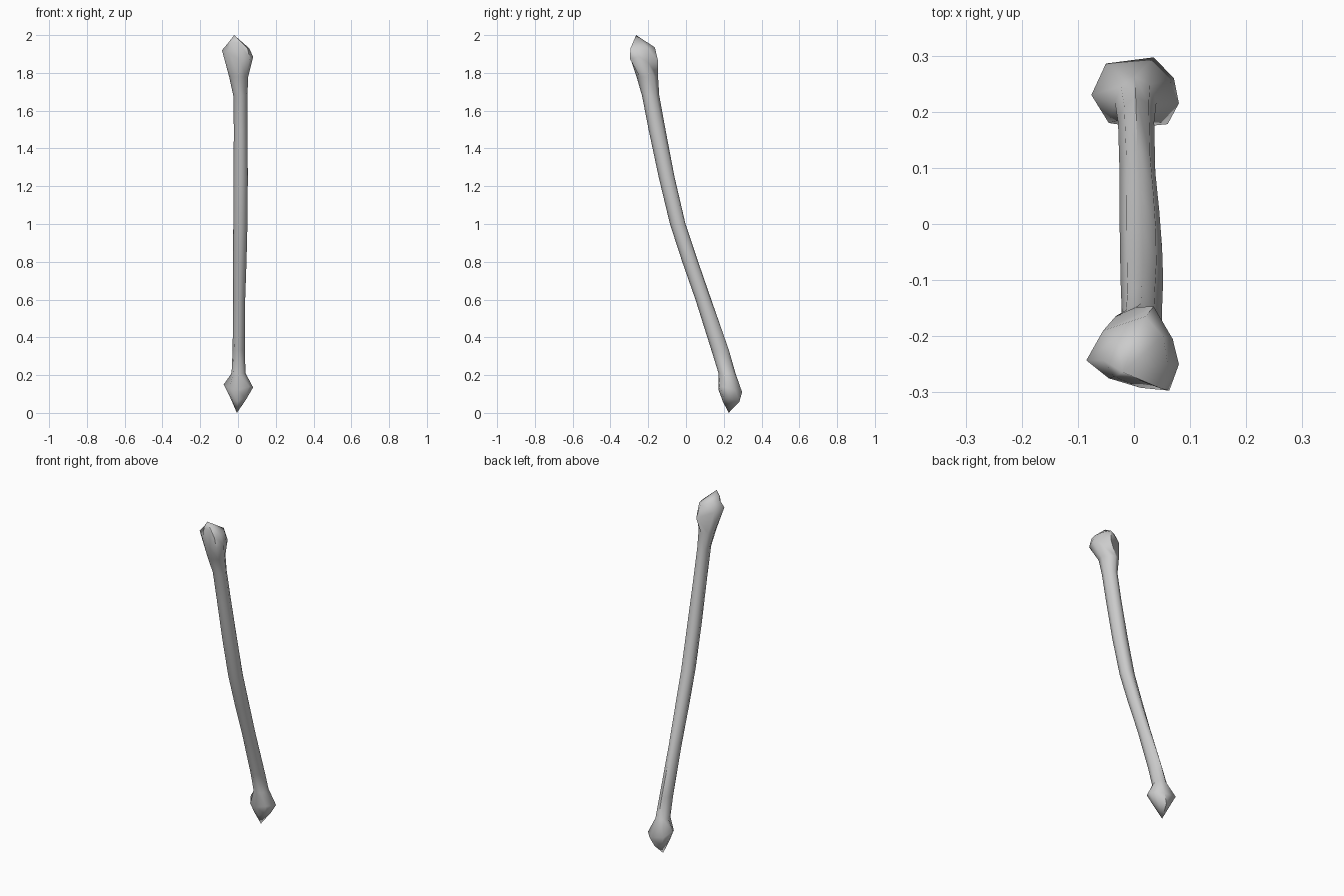
import bpy, bmesh, math

SIDES = 8  # every ring runs counter-clockwise from +x

# Bony top end: crown ring and widest ring
apex_top = (-0.02, -0.264, 2.0)
crown = [(0.06, -0.25, 1.93), (0.052, -0.2, 1.93), (0.02, -0.165, 1.935), (-0.03, -0.2, 1.95),
         (-0.055, -0.243, 1.955), (-0.035, -0.272, 1.962), (0.008, -0.278, 1.96), (0.05, -0.294, 1.93)]
head = [(0.08, -0.25, 1.885), (0.069, -0.205, 1.86), (0.035, -0.147, 1.86), (-0.055, -0.19, 1.9),
        (-0.085, -0.243, 1.92), (-0.045, -0.275, 1.9), (0.012, -0.292, 1.87), (0.063, -0.297, 1.875)]

# Shaft: height, x range, y range of each section
shaft = [(1.78, -0.047, 0.055, -0.262, -0.147),
         (1.68, -0.025, 0.050, -0.233, -0.140),
         (1.50, -0.022, 0.050, -0.198, -0.105),
         (1.25, -0.024, 0.052, -0.145, -0.055),
         (1.00, -0.025, 0.050, -0.085, 0.003),
         (0.80, -0.026, 0.045, -0.020, 0.068),
         (0.60, -0.026, 0.038, 0.050, 0.135),
         (0.33, -0.030, 0.036, 0.135, 0.228),
         (0.21, -0.037, 0.040, 0.172, 0.262)]

# Bony bottom end: widest ring and tip ring
ankle = [(0.08, 0.215, 0.135), (0.071, 0.26, 0.12), (0.035, 0.297, 0.11), (-0.05, 0.286, 0.125),
         (-0.076, 0.23, 0.15), (-0.045, 0.18, 0.13), (0.0, 0.173, 0.12), (0.06, 0.178, 0.14)]
tip = [(0.048, 0.225, 0.08), (0.042, 0.255, 0.07), (0.012, 0.283, 0.06), (-0.024, 0.268, 0.065),
       (-0.045, 0.23, 0.09), (-0.03, 0.2, 0.07), (0.0, 0.195, 0.06), (0.036, 0.2, 0.08)]
apex_bottom = (-0.006, 0.226, 0.0)


def section(z, x0, x1, y0, y1):
    """Oval ring with a shallow groove that winds around the shaft."""
    groove = math.radians(45 + 110 * (1.78 - z) / 1.57)
    ring = []
    for i in range(SIDES):
        a = math.tau * i / SIDES
        r = 1 - 0.14 * max(0, math.cos(a - groove)) ** 6
        ring.append(((x0 + x1) / 2 + r * math.cos(a) * (x1 - x0) / 2,
                     (y0 + y1) / 2 + r * math.sin(a) * (y1 - y0) / 2, z))
    return ring


# Loft all rings into one closed bone
bm = bmesh.new()
rings = [crown, head] + [section(*s) for s in shaft] + [ankle, tip]
rings = [[bm.verts.new(p) for p in ring] for ring in rings]
for upper, lower in zip(rings, rings[1:]):
    for i in range(SIDES):
        j = (i + 1) % SIDES
        bm.faces.new((upper[i], lower[i], lower[j], upper[j]))
for ring, apex in ((rings[0], apex_top), (rings[-1], apex_bottom)):
    v = bm.verts.new(apex)
    for i in range(SIDES):
        bm.faces.new((ring[i], ring[(i + 1) % SIDES], v))
bmesh.ops.recalc_face_normals(bm, faces=bm.faces)

mesh = bpy.data.meshes.new("leg_bone")
bm.to_mesh(mesh)
bm.free()
bone = bpy.data.objects.new("leg_bone", mesh)
bpy.context.collection.objects.link(bone)
bpy.context.view_layer.objects.active = bone
bone.select_set(True)
bpy.ops.object.shade_smooth_by_angle(angle=math.radians(60))
